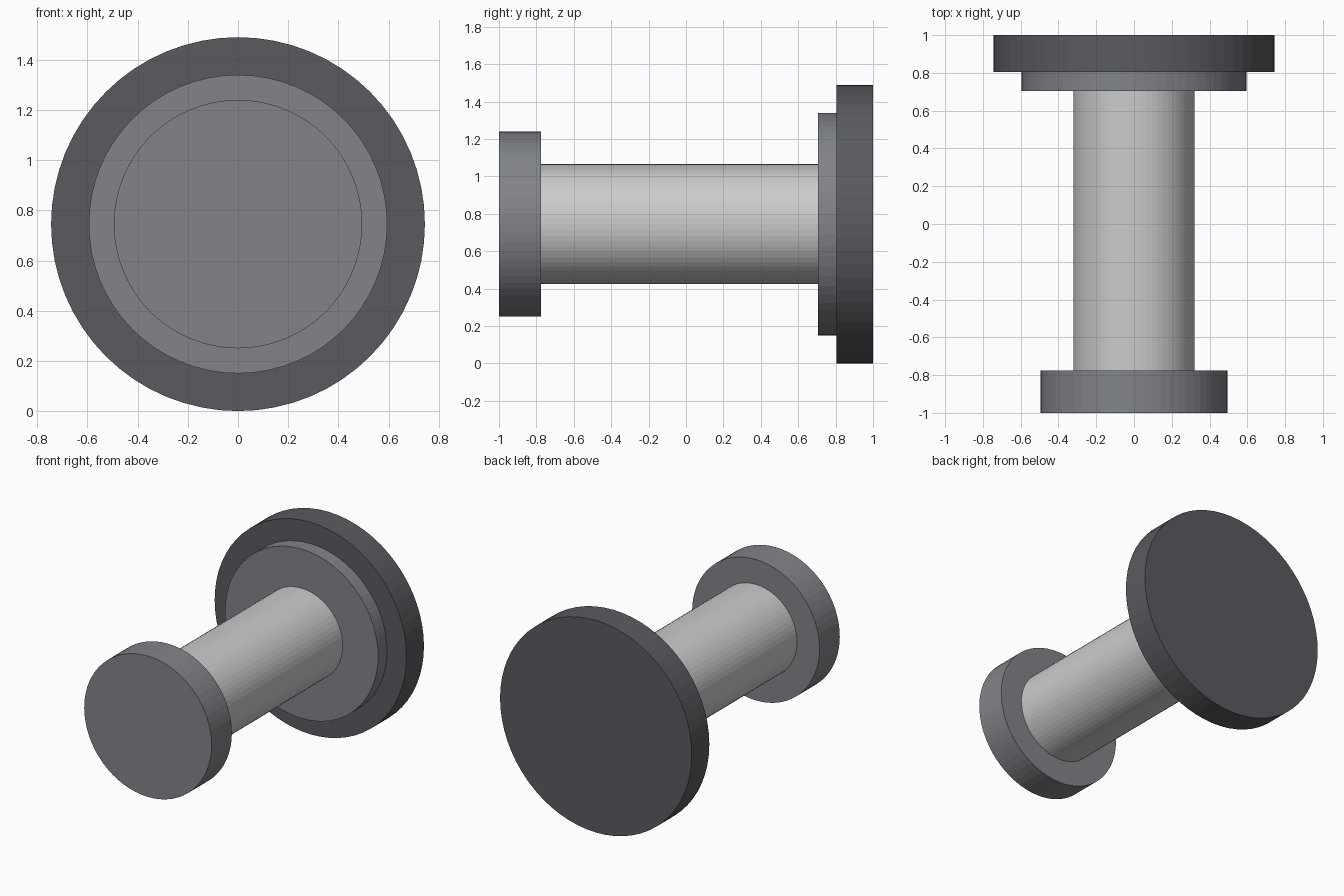
import bpy
import math

if "Cube" in bpy.data.objects:
    bpy.data.objects.remove(bpy.data.objects["Cube"])

AXIS_Z = 0.745  # height of the common axis, so the largest disc touches z = 0
SIDES = 64


def material(name, color):
    mat = bpy.data.materials.new(name)
    mat.diffuse_color = (*color, 1.0)
    mat.use_nodes = True
    mat.node_tree.nodes["Principled BSDF"].inputs["Base Color"].default_value = mat.diffuse_color
    return mat


def disc(name, radius, y0, y1, mat=None):
    """Cylinder lying along y from y0 to y1."""
    bpy.ops.mesh.primitive_cylinder_add(
        vertices=SIDES, radius=radius, depth=y1 - y0,
        location=(0, (y0 + y1) / 2, AXIS_Z), rotation=(math.pi / 2, 0, 0))
    obj = bpy.context.object
    obj.name = name
    if mat:
        obj.data.materials.append(mat)
    return obj


dark = material("dark_grey", (0.10, 0.105, 0.115))
mid = material("mid_grey", (0.22, 0.23, 0.25))

# Front cap, shaft, stepped collar and large back flange
disc("front_cap", 0.495, -1.0, -0.775, mid)
disc("shaft", 0.32, -0.775, 0.705)
disc("collar", 0.595, 0.705, 0.805, mid)
disc("back_flange", 0.745, 0.805, 1.0, dark)
